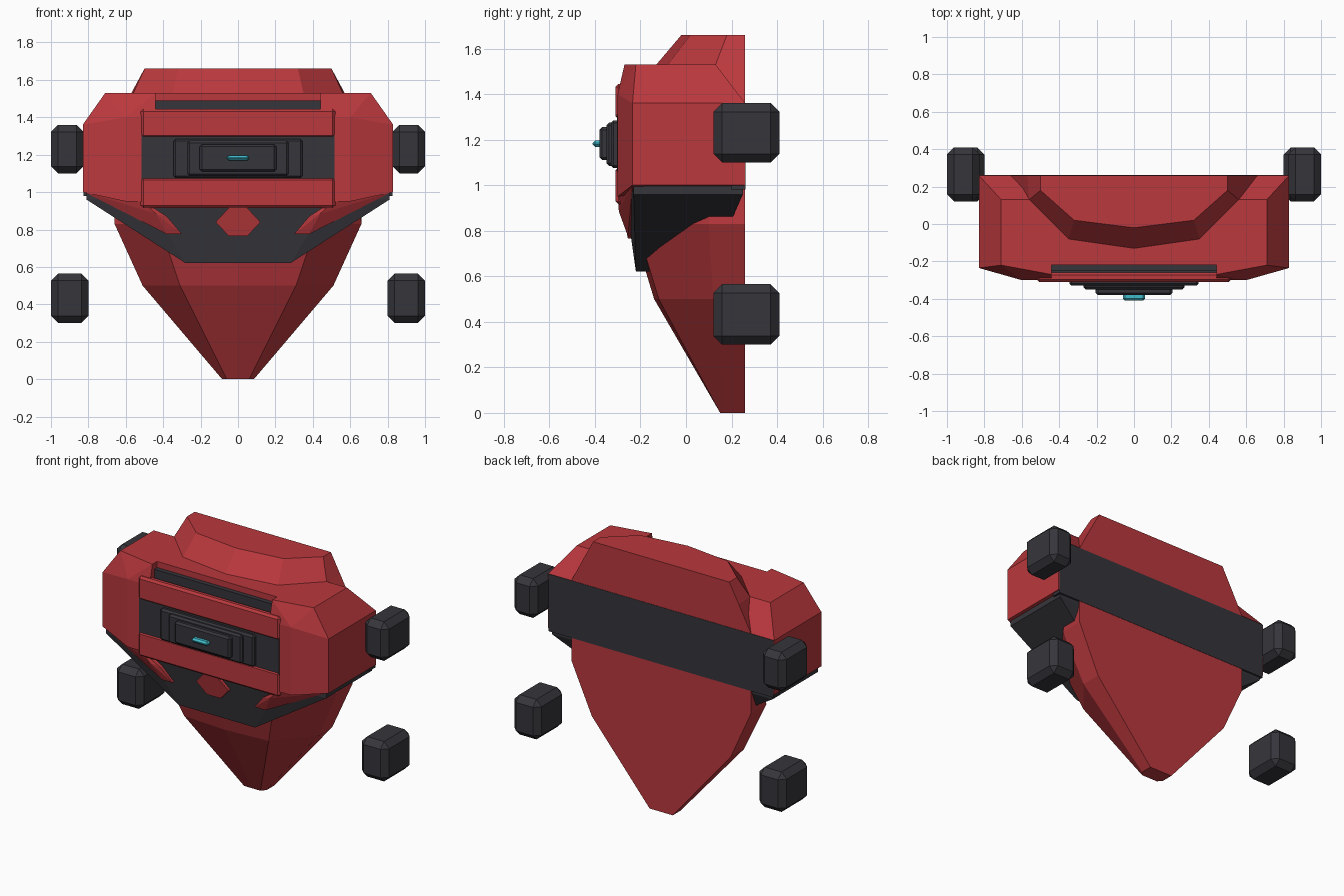
import bpy, bmesh

if "Cube" in bpy.data.objects:
    bpy.data.objects.remove(bpy.data.objects["Cube"])


def material(name, color):
    m = bpy.data.materials.new(name)
    m.use_nodes = True
    m.diffuse_color = (*color, 1)
    m.node_tree.nodes["Principled BSDF"].inputs["Base Color"].default_value = (*color, 1)
    return m


RED = material("armour red", (0.49, 0.04, 0.047))
DARK = material("charcoal", (0.036, 0.036, 0.044))
CYAN = material("glowing cyan", (0.05, 0.5, 0.6))


def finish(name, bm, mat, bevel=0):
    bmesh.ops.recalc_face_normals(bm, faces=bm.faces)
    mesh = bpy.data.meshes.new(name)
    bm.to_mesh(mesh)
    bm.free()
    mesh.materials.append(mat)
    ob = bpy.data.objects.new(name, mesh)
    bpy.context.collection.objects.link(ob)
    if bevel:
        mod = ob.modifiers.new("Bevel", 'BEVEL')
        mod.width = bevel
        mod.segments = 1
    return ob


def hull(name, points, mat, mirrored=False, side=1):
    """Convex solid; mirrored adds the matching points across x."""
    pts = [(x * side, y, z) for x, y, z in points]
    if mirrored:
        pts += [(-x, y, z) for x, y, z in pts if x]
    bm = bmesh.new()
    verts = [bm.verts.new(p) for p in pts]
    res = bmesh.ops.convex_hull(bm, input=verts)
    loose = [v for v in bm.verts if not v.link_faces]
    bmesh.ops.delete(bm, geom=loose, context='VERTS')
    bmesh.ops.dissolve_limit(bm, angle_limit=0.02, verts=bm.verts, edges=bm.edges)
    return finish(name, bm, mat)


def box(name, x, y, z, mat, bevel=0):
    bm = bmesh.new()
    bmesh.ops.create_cube(bm, size=1)
    for v in bm.verts:
        v.co = [lo + (hi - lo) * (c + 0.5) for (lo, hi), c in zip((x, y, z), v.co)]
    return finish(name, bm, mat, bevel)


# Main hull: half sections (back, side, shoulder, centre) joined upward
sections = [
    (0.00, (.085, .26), (.085, .18), (.06, .15), (0, .15)),
    (0.50, (.51, .26), (.51, .12), (.31, -.12), (0, -.14)),
    (0.83, (.66, .26), (.66, .10), (.42, -.22), (0, -.24)),
    (1.36, (.66, .26), (.62, .12), (.40, -.16), (0, -.20)),
    (1.53, (.57, .26), (.56, .13), (.35, -.08), (0, -.13)),
    (1.66, (.50, .26), (.50, .18), (.32, .02), (0, -.02)),
]
bm = bmesh.new()
rings = []
for z, *half in sections:
    ring = half + [(-x, y) for x, y in reversed(half[:-1])]
    rings.append([bm.verts.new((x, y, z)) for x, y in ring])
for a, b in zip(rings, rings[1:]):
    for i in range(len(a)):
        j = (i + 1) % len(a)
        bm.faces.new((a[i], a[j], b[j], b[i]))
bm.faces.new(rings[0])
bm.faces.new(rings[-1])
finish("main_body", bm, RED)

# Chest core behind the front panel
hull("chest_core", [(.46, y, z) for y, z in
                    ((-.22, .95), (-.22, 1.53), (.13, 1.53), (.25, 1.36), (.25, .95))], RED, True)

# Dark chin guard wrapping the underside
hull("chin_guard", [(.81, -.23, .96), (.81, -.23, 1.0), (.5, -.27, .97), (.28, -.22, .62),
                    (.28, .1, .62), (.81, .25, .96), (.81, .25, 1.0)], DARK, True)
box("back_band", (-.825, .825), (.2, .262), (.98, 1.36), DARK)

shoulder = [
    (.44, -.27, 1.53), (.44, -.30, 1.40), (.44, -.30, .95),
    (.44, .13, 1.53), (.44, .26, 1.36), (.44, .26, 1.0),
    (.71, -.22, 1.53), (.71, .13, 1.53),
    (.83, -.235, 1.36), (.83, .26, 1.36), (.83, -.235, 1.0), (.83, .26, 1.0),
    (.60, -.30, 1.40), (.60, -.30, .95),
]
cheek = [(.82, -.235, 1.0), (.52, -.30, .96), (.44, -.295, .885),
         (.38, -.28, .87), (.30, -.255, .775), (.38, -.255, .775)]

for side, label in ((1, "left"), (-1, "right")):
    hull(label + "_shoulder", shoulder, RED, side=side)
    hull(label + "_cheek", cheek + [(x, y + .05, z) for x, y, z in cheek], RED, side=side)
    # Bevelled limb pods
    for level, inner, z in (("upper", .825, (1.10, 1.36)), ("lower", .80, (.30, .565))):
        xs = sorted((side * inner, side * 1.0))
        box(f"{label}_{level}_pod", xs, (.12, .41), z, DARK, .038)

# Front panel: dark slot and window with red slats
box("top_slot", (-.46, .46), (-.25, -.1), (1.40, 1.49), DARK)
box("window_panel", (-.515, .515), (-.303, -.2), (1.06, 1.31), DARK)
box("upper_slat", (-.52, .52), (-.31, -.26), (1.29, 1.445), RED, .014)
box("lower_slat", (-.52, .52), (-.31, -.22), (.915, 1.08), RED, .014)

# Stepped emitter in the window
for i, (w, front, z) in enumerate(((.345, -.33, (1.075, 1.285)), (.27, -.35, (1.085, 1.275)),
                                   (.205, -.38, (1.11, 1.255)))):
    box(f"emitter_step_{i + 1}", (-w, w), (front, -.29), z, DARK, .012)
box("emitter_light", (-.06, .06), (-.41, -.36), (1.168, 1.196), CYAN, .011)

# Hexagonal chin badge plate
badge = [(.12, -.27, .84), (.05, -.287, .915), (.05, -.255, .765)]
hull("chin_plate", badge + [(x, y + .05, z) for x, y, z in badge], RED, True)
